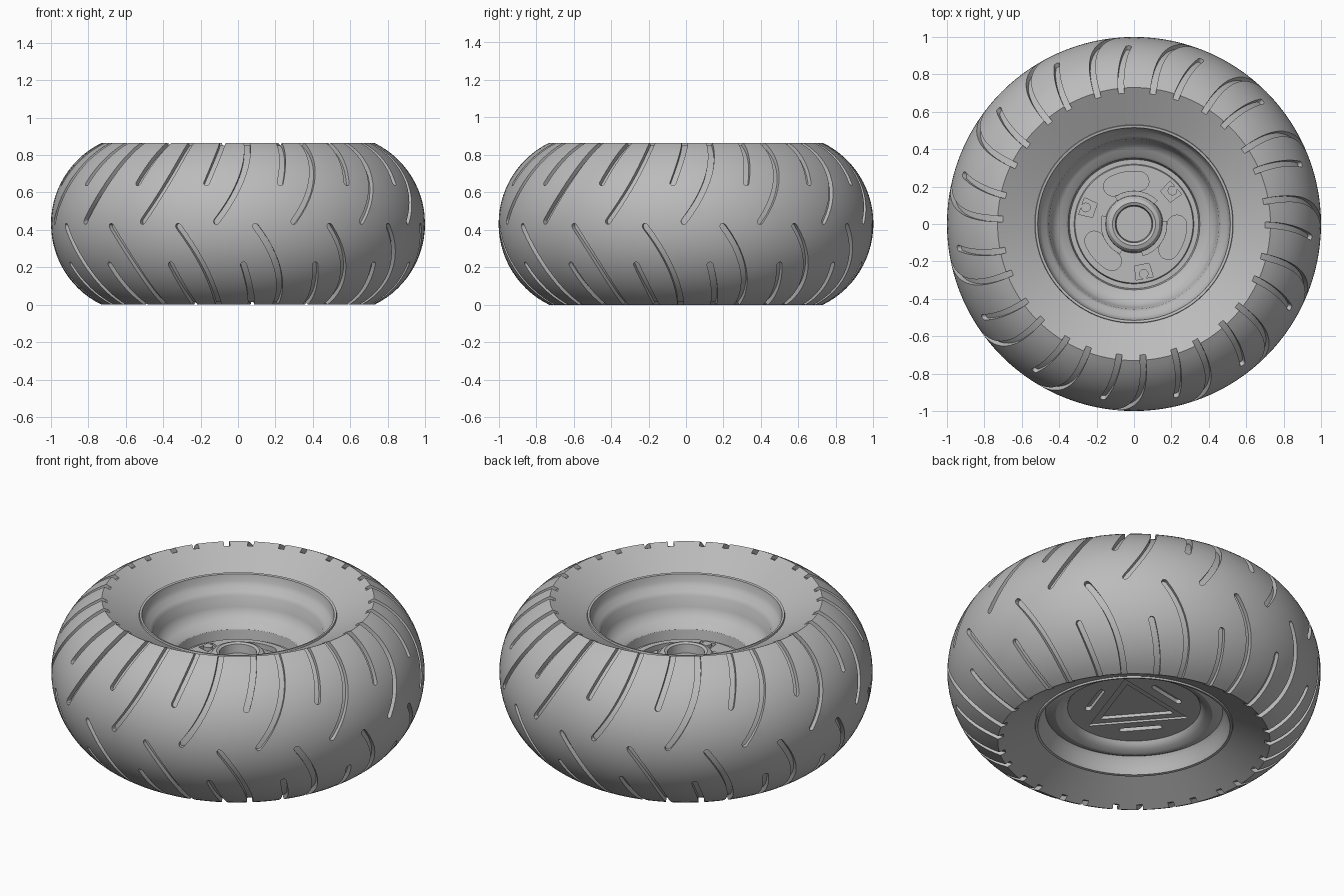
import bpy, bmesh, math
from math import sin, cos, radians, pi
from mathutils import Vector

if "Cube" in bpy.data.objects:
    bpy.data.objects.remove(bpy.data.objects["Cube"], do_unlink=True)

grey = bpy.data.materials.new("plain_grey")
grey.use_nodes = True
COLOUR = (0.5, 0.5, 0.5, 1)
grey.diffuse_color = COLOUR
grey.node_tree.nodes["Principled BSDF"].inputs["Base Color"].default_value = COLOUR

MID = 0.4325               # half the tyre width
ARC_R, ARC_C = 0.481, 0.519  # tread cross-section radius and its centre
EDGE = math.asin(MID / ARC_R)


def make(name, bm):
    bmesh.ops.remove_doubles(bm, verts=bm.verts, dist=1e-5)
    bmesh.ops.recalc_face_normals(bm, faces=bm.faces)
    mesh = bpy.data.meshes.new(name)
    bm.to_mesh(mesh)
    bm.free()
    mesh.materials.append(grey)
    obj = bpy.data.objects.new(name, mesh)
    bpy.context.scene.collection.objects.link(obj)
    return obj


def lathe(name, profile, steps, closed):
    """Spin an (r, z) profile round the z axis."""
    bm = bmesh.new()
    vs = [bm.verts.new((r, 0, z)) for r, z in profile]
    edges = [bm.edges.new(p) for p in zip(vs, vs[1:])]
    if closed:
        edges.append(bm.edges.new((vs[-1], vs[0])))
    bmesh.ops.spin(bm, geom=vs + edges, cent=(0, 0, 0), axis=(0, 0, 1),
                   angle=2 * pi, steps=steps, use_merge=True)
    return make(name, bm)


def prism(bm, outline, z0, z1):
    """Upright prism from an (x, y) outline."""
    low = [bm.verts.new((x, y, z0)) for x, y in outline]
    high = [bm.verts.new((x, y, z1)) for x, y in outline]
    bm.faces.new(low)
    bm.faces.new(high)
    for i in range(len(low)):
        j = (i + 1) % len(low)
        bm.faces.new((low[i], low[j], high[j], high[i]))


def polar(r, deg):
    return r * cos(radians(deg)), r * sin(radians(deg))


def bean(r, half, mid, spread):
    """Slot outline bent along an arc, with round ends."""
    pts = [polar(r + half, mid - spread + 2 * spread * i / 8) for i in range(9)]
    for side, start in ((1, 0), (-1, 180)):
        a = mid + side * spread
        cx, cy = polar(r, a)
        for k in range(1, 8):
            dx, dy = polar(half, a + start + 180 * k / 8)
            pts.append((cx + dx, cy + dy))
        if side == 1:
            pts += [polar(r - half, mid + spread - 2 * spread * i / 8) for i in range(9)]
    return pts


def capsule(r, half, length, mid):
    """Straight slot outline lying across the direction mid."""
    cx, cy = polar(r, mid)
    pts = []
    for side in (1, -1):
        ex, ey = polar(side * length, mid + 90)
        for k in range(9):
            dx, dy = polar(half * side, mid + 180 * k / 8)
            pts.append((cx + ex + dx, cy + ey + dy))
    return pts


def cut(target, bm):
    tool = make("cutter", bm)
    tool.hide_render = True
    mod = target.modifiers.new("cut", "BOOLEAN")
    mod.operation, mod.solver, mod.object = "DIFFERENCE", "EXACT", tool
    bpy.context.view_layer.objects.active = target
    bpy.ops.object.modifier_apply(modifier=mod.name)
    bpy.data.objects.remove(tool, do_unlink=True)


def smooth(obj, deg=30):
    bpy.ops.object.select_all(action="DESELECT")
    obj.select_set(True)
    bpy.context.view_layer.objects.active = obj
    bpy.ops.object.shade_smooth_by_angle(angle=radians(deg))


def on_tread(turn, phi, lift=0.0):
    r = ARC_C + (ARC_R + lift) * cos(phi)
    return Vector((r * cos(turn), r * sin(turn), MID + (ARC_R + lift) * sin(phi)))


def groove(bm, turn, flip, phi_end, sweep, power):
    """One curved tread groove running from the shoulder to a round end."""
    half, n = 0.016, 14
    phi_top = EDGE + 0.2

    def at(t):
        phi = phi_top + (phi_end - phi_top) * t
        u = max(0, (EDGE - phi) / (EDGE - phi_end))
        return turn + radians(sweep) * u ** power, phi

    length = ARC_R * (phi_top - phi_end)
    stops = [(i / n * (1 - half / length), 1) for i in range(n + 1)]
    stops += [(1 - half / length * (1 - s), math.sqrt(1 - s * s)) for s in (0.4, 0.75, 0.97)]
    rings = []
    for t, w in stops:
        a, p = at(t)
        a2, p2 = at(t + 0.01)
        a1, p1 = at(t - 0.01)
        along = (on_tread(a2, p2) - on_tread(a1, p1)).normalized()
        out = Vector((cos(p) * cos(a), cos(p) * sin(a), sin(p)))
        side = along.cross(out).normalized() * half * w
        ring = []
        for lift, sign in ((-0.025, -1), (-0.025, 1), (0.03, 1), (0.03, -1)):
            v = on_tread(a, p, lift) + side * sign
            if flip:
                v.z = 2 * MID - v.z
            ring.append(bm.verts.new(v))
        rings.append(ring)
    for a, b in zip(rings, rings[1:]):
        for i in range(4):
            j = (i + 1) % 4
            bm.faces.new((a[i], a[j], b[j], b[i]))
    bm.faces.new(rings[0])
    bm.faces.new(rings[-1])


# Tyre: rounded tread with dished sidewalls
arc = [EDGE * (1 - 2 * i / 28) for i in range(29)]
tyre_profile = [(ARC_C + ARC_R * cos(p), MID + ARC_R * sin(p)) for p in arc]
tyre_profile += [(0.53, 0.10), (0.51, 0.14), (0.51, 0.72), (0.53, 0.765)]
tyre = lathe("tyre", tyre_profile, 120, True)

# Tread grooves: alternating long and short, mirrored to the lower half
bm = bmesh.new()
for flip, shift in ((False, 0), (True, 12)):
    for i in range(15):
        base = 24 * i + shift
        groove(bm, radians(base + 9.8), flip, 0.0, -11, 2.2)
        groove(bm, radians(base - 0.5), flip, 0.44, -4, 1.5)
cut(tyre, bm)
smooth(tyre)

# Wheel: stepped dish above, shallow dish below
wheel_profile = [
    (0, 0.50), (0.095, 0.50), (0.10, 0.55), (0.115, 0.557), (0.135, 0.55),
    (0.15, 0.53), (0.155, 0.48), (0.315, 0.48), (0.32, 0.465), (0.345, 0.465),
    (0.352, 0.52), (0.365, 0.535), (0.40, 0.55), (0.43, 0.575), (0.445, 0.61),
    (0.455, 0.67), (0.47, 0.69), (0.495, 0.71), (0.508, 0.735), (0.515, 0.772),
    (0.528, 0.775), (0.532, 0.76), (0.52, 0.72), (0.52, 0.14), (0.532, 0.105),
    (0.528, 0.09), (0.515, 0.093), (0.505, 0.12), (0.49, 0.165), (0.475, 0.185),
    (0.455, 0.175), (0.42, 0.165), (0.385, 0.175), (0.365, 0.195), (0.356, 0.21),
    (0, 0.21)]
wheel = lathe("wheel", wheel_profile, 96, False)

# Slots and bolt holes above, triangle and straight slots below
bm = bmesh.new()
for i in range(3):
    slot, bolt = 101 + 120 * i, 41 + 120 * i
    prism(bm, bean(0.23, 0.052, slot, 18), 0.45, 0.6)
    prism(bm, [polar(0.30, slot - 60 + d) for d in (-9, 9)]
          + [polar(0.225, slot - 60 + d) for d in (10, -10)], 0.465, 0.6)
    prism(bm, capsule(0.225, 0.017, 0.10, slot), 0.1, 0.235)
cut(wheel, bm)
for radius, depth in ((0.31, 0.222), (0.23, 0.24)):
    bm = bmesh.new()
    prism(bm, [polar(radius, 41 + 120 * i) for i in range(3)], 0.1, depth)
    cut(wheel, bm)
smooth(wheel)

# Hub collar tabs and bolts
bm = bmesh.new()
for i in range(3):
    start = 45 + 120 * i
    prism(bm, [polar(0.178, start + 10 * k) for k in range(9)]
          + [polar(0.14, start + 80 - 10 * k) for k in range(9)], 0.47, 0.515)
smooth(make("hub_collar", bm))
bm = bmesh.new()
for i in range(3):
    cx, cy = polar(0.272, 41 + 120 * i)
    prism(bm, [(cx + x, cy + y) for x, y in (polar(0.026, 30 * k) for k in range(12))],
          0.455, 0.485)
smooth(make("wheel_bolts", bm), 40)
